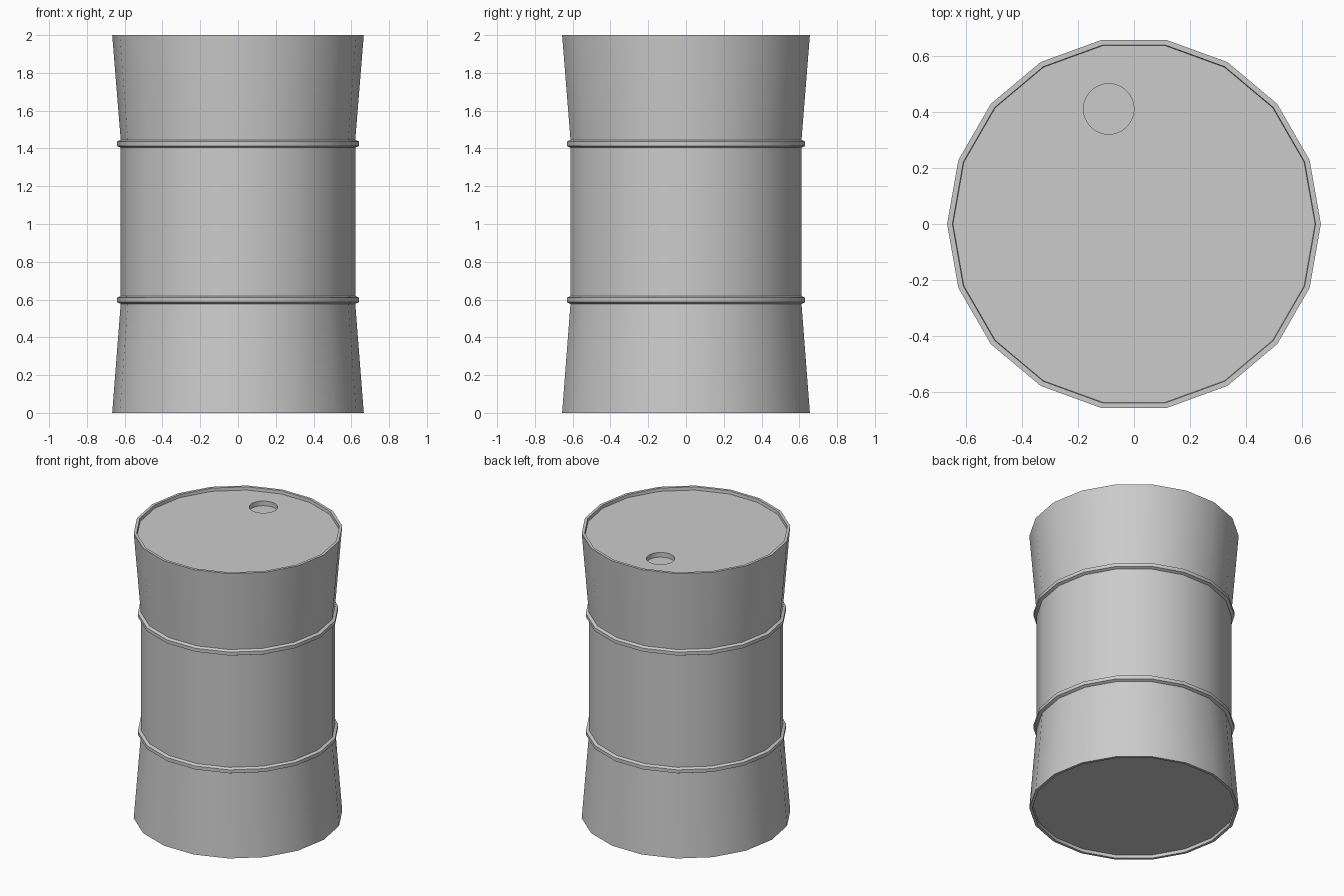
import bpy, bmesh, math

if "Cube" in bpy.data.objects:
    bpy.data.objects.remove(bpy.data.objects["Cube"])

SIDES = 18


def lathe(name, profile, sides, loc=(0, 0, 0)):
    """Closed solid of revolution with flat caps on both profile ends."""
    bm = bmesh.new()
    rings = [[bm.verts.new((r * math.cos(2 * math.pi * i / sides),
                            r * math.sin(2 * math.pi * i / sides), z))
              for i in range(sides)] for r, z in profile]
    for a, b in zip(rings, rings[1:]):
        for i in range(sides):
            j = (i + 1) % sides
            bm.faces.new((a[i], a[j], b[j], b[i]))
    bm.faces.new(rings[0][::-1])
    bm.faces.new(rings[-1])
    bmesh.ops.recalc_face_normals(bm, faces=bm.faces)
    mesh = bpy.data.meshes.new(name)
    bm.to_mesh(mesh)
    bm.free()
    obj = bpy.data.objects.new(name, mesh)
    obj.location = loc
    bpy.context.collection.objects.link(obj)
    return obj


# Raised hoop cross-section, centred on height z
def hoop(z):
    return [(0.621, z - 0.021), (0.640, z - 0.012),
            (0.640, z + 0.012), (0.621, z + 0.021)]


# Barrel body: recessed base, flared ends, two hoops, recessed lid
profile = ([(0.645, 0.022), (0.647, 0), (0.666, 0)]
           + hoop(0.598) + hoop(1.425)
           + [(0.666, 2), (0.647, 2), (0.645, 1.978)])
barrel = lathe("barrel", profile, SIDES)

# Shallow round bung recess in the lid
cutter = lathe("bung_cutter", [(0.09, 1.945), (0.09, 2.05)], 32, (-0.09, 0.41, 0))
cutter.hide_render = True
cut = barrel.modifiers.new("bung_recess", 'BOOLEAN')
cut.operation = 'DIFFERENCE'
cut.solver = 'EXACT'
cut.object = cutter

bpy.ops.object.select_all(action='DESELECT')
barrel.select_set(True)
bpy.context.view_layer.objects.active = barrel
bpy.ops.object.modifier_apply(modifier=cut.name)
bpy.data.objects.remove(cutter)
bpy.ops.object.shade_smooth_by_angle(angle=math.radians(25))
